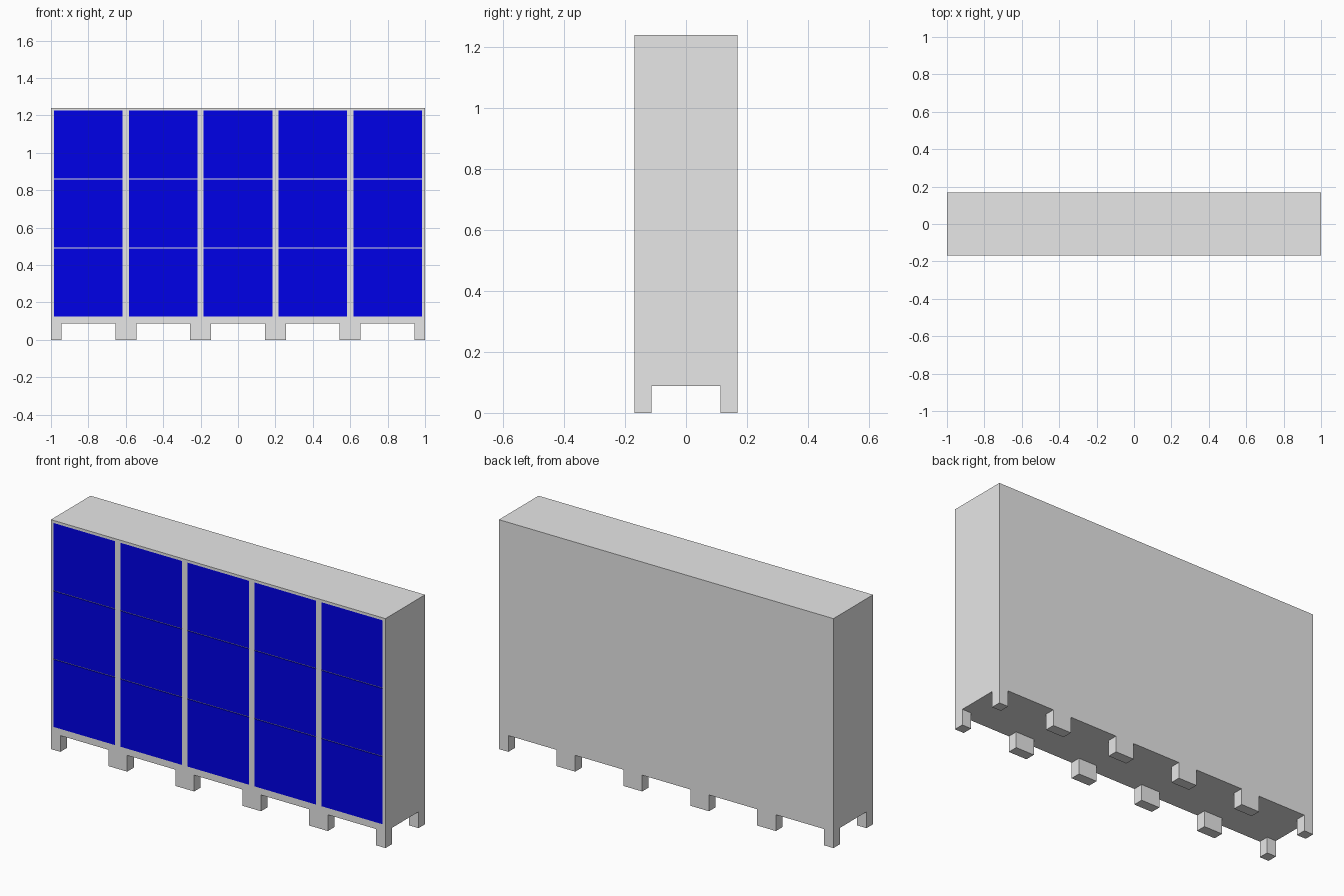
import bpy

cube = bpy.data.objects.get("Cube")
if cube:
    bpy.data.objects.remove(cube, do_unlink=True)

COLUMNS, ROWS = 5, 3
PITCH = 0.4
HALF_DEPTH = 0.169
HEIGHT = 1.24
LEG_HEIGHT, LEG = 0.088, 0.056
OPEN_W, OPEN_BOTTOM, OPEN_TOP = 0.367, 0.124, 1.226
DOOR_THICK, DOOR_GAP = 0.005, 0.005


def material(name, color):
    mat = bpy.data.materials.new(name)
    mat.use_nodes = True
    mat.diffuse_color = color
    mat.node_tree.nodes["Principled BSDF"].inputs["Base Color"].default_value = color
    return mat


def box(name, low, high, mat=None):
    """Axis-aligned box between two corners."""
    bpy.ops.mesh.primitive_cube_add(size=1)
    obj = bpy.context.object
    obj.name = name
    for v in obj.data.vertices:
        v.co = [h if c > 0 else l for c, l, h in zip(v.co, low, high)]
    if mat:
        obj.data.materials.append(mat)
    return obj


def cut(target, low, high):
    """Subtract a box from the target."""
    cutter = box("cutter", low, high)
    cutter.hide_render = True
    mod = target.modifiers.new("cut", "BOOLEAN")
    mod.operation = "DIFFERENCE"
    mod.solver = "EXACT"
    mod.object = cutter
    bpy.context.view_layer.objects.active = target
    bpy.ops.object.modifier_apply(modifier=mod.name)
    bpy.data.objects.remove(cutter, do_unlink=True)


grey = material("light grey", (0.8, 0.8, 0.8, 1))
blue = material("door blue", (0, 0, 0.8, 1))

# Cabinet body, with legs left standing by the channels under it
body = box("cabinet_body", (-1, -HALF_DEPTH, 0), (1, HALF_DEPTH, HEIGHT), grey)
inner = HALF_DEPTH - LEG
cut(body, (-2, -inner, -1), (2, inner, LEG_HEIGHT))

centres = [(i - (COLUMNS - 1) / 2) * PITCH for i in range(COLUMNS)]
front = -HALF_DEPTH
back = front + DOOR_THICK
for x in centres:
    span = PITCH / 2 - LEG
    cut(body, (x - span, -1, -1), (x + span, 1, LEG_HEIGHT))
    # Recess holding one column of doors
    cut(body, (x - OPEN_W / 2, -1, OPEN_BOTTOM), (x + OPEN_W / 2, back, OPEN_TOP))

# Doors, flush with the front
door_h = (OPEN_TOP - OPEN_BOTTOM - (ROWS - 1) * DOOR_GAP) / ROWS
for c, x in enumerate(centres):
    for r in range(ROWS):
        z = OPEN_BOTTOM + r * (door_h + DOOR_GAP)
        box(f"door_{c + 1}_{r + 1}", (x - OPEN_W / 2, front, z),
            (x + OPEN_W / 2, back, z + door_h), blue)
